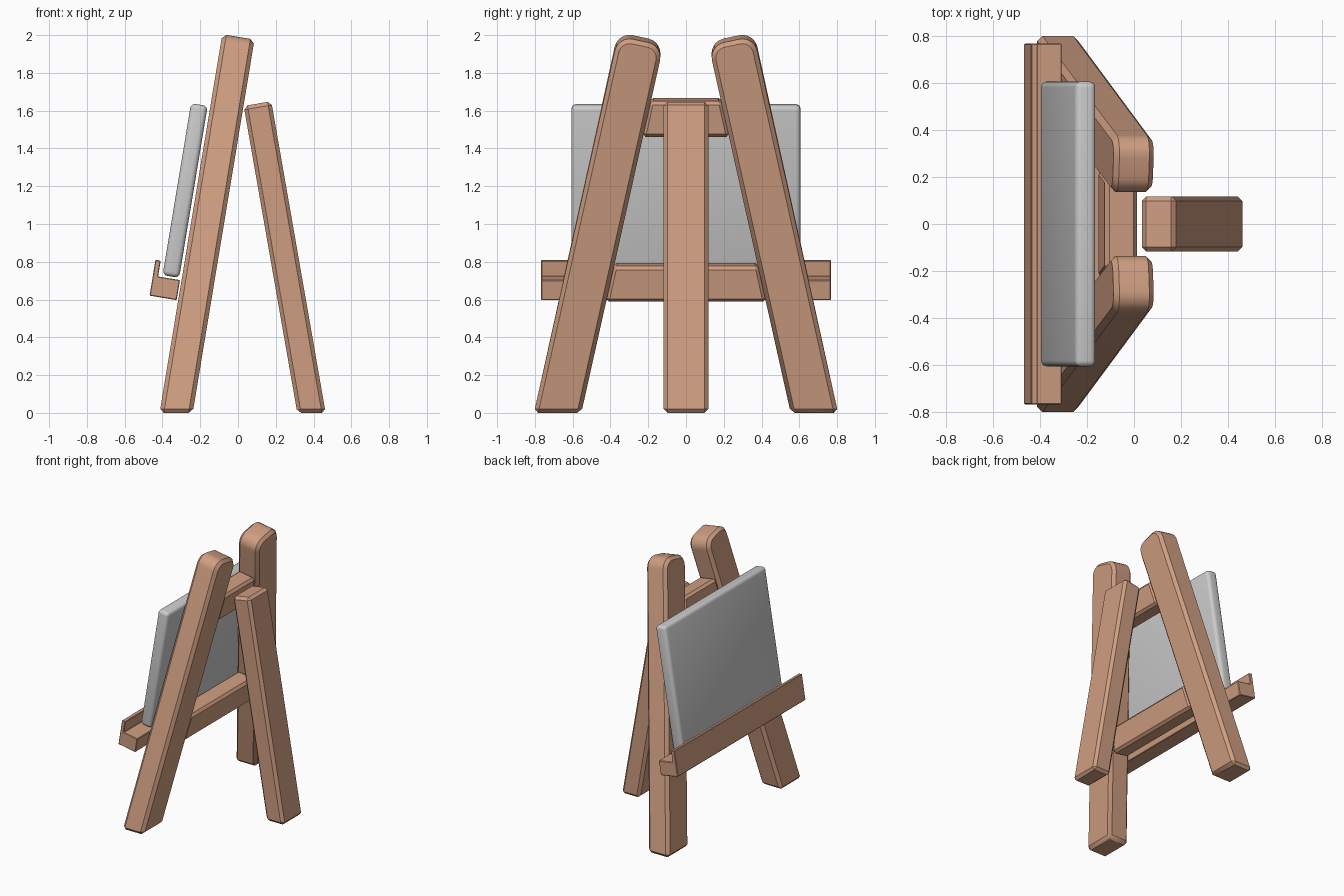
import bpy, bmesh
from math import sin, cos, radians
from mathutils import Vector

if "Cube" in bpy.data.objects:
    bpy.data.objects.remove(bpy.data.objects["Cube"])

wood = bpy.data.materials.new("wood")
wood.diffuse_color = (0.62, 0.34, 0.22, 1)
wood.use_nodes = True
wood.node_tree.nodes["Principled BSDF"].inputs["Base Color"].default_value = wood.diffuse_color
X, Y, Z = Vector((1, 0, 0)), Vector((0, 1, 0)), Vector((0, 0, 1))


def tilted(deg):
    """Axes (across, up, thickness) of a plane leaning towards +x."""
    t = radians(deg)
    return Y, Vector((sin(t), 0, cos(t))), Vector((cos(t), 0, -sin(t)))


def fillet(c, a, b, r, n=6):
    """Round a right-angled corner c; a and b are unit directions away from it."""
    m = c + r * (a + b)
    return [m - r * (b * cos(radians(90 * i / n)) + a * sin(radians(90 * i / n)))
            for i in range(n + 1)]


def prism(name, pts, half, origin, axes, bevel, segs=1, mat=wood):
    """Extrude an outline both ways; points with v == 0 are cut level with the ground."""
    U, V, N = axes
    bm = bmesh.new()
    rings = []
    for w in (-half, half):
        ring = []
        for u, v in pts:
            if v == 0:
                v = -w * N.z / V.z
            ring.append(bm.verts.new(origin + U * u + V * v + N * w))
        rings.append(ring)
    a, b = rings
    bm.faces.new(a)
    bm.faces.new(b[::-1])
    for i in range(len(a)):
        j = (i + 1) % len(a)
        bm.faces.new((a[i], b[i], b[j], a[j]))
    bmesh.ops.recalc_face_normals(bm, faces=bm.faces)
    edges = [e for e in bm.edges if e.calc_face_angle(0) > radians(30)]
    bmesh.ops.bevel(bm, geom=edges, offset=bevel, segments=segs, profile=0.5,
                    affect='EDGES', clamp_overlap=True)
    bmesh.ops.recalc_face_normals(bm, faces=bm.faces)
    me = bpy.data.meshes.new(name)
    bm.to_mesh(me)
    bm.free()
    ob = bpy.data.objects.new(name, me)
    bpy.context.collection.objects.link(ob)
    if mat:
        me.materials.append(mat)
    bpy.ops.object.select_all(action='DESELECT')
    ob.select_set(True)
    bpy.context.view_layer.objects.active = ob
    bpy.ops.object.shade_smooth_by_angle(angle=radians(31))
    return ob


# front legs: splayed bars with rounded tops, mirrored
lean = tilted(9.4)
base = Vector((-0.3275, 0, 0))
splay = radians(12.35)
up = Vector((sin(splay), cos(splay)))
inward = Vector((cos(splay), -sin(splay)))
W, OUT, TOP = 0.245, -0.805, 2.033
c_out = Vector((OUT + TOP * up.x / up.y, TOP))
c_in = c_out + inward * W
inner0 = OUT + W / cos(splay)
outline = ([(OUT, 0)] + fillet(c_out, -up, inward, 0.08)[::1]
           + fillet(c_in, -inward, -up, 0.08) + [(inner0, 0)])
# keep the rounded corners in walking order
first = fillet(c_out, -up, inward, 0.08)
second = fillet(c_in, -inward, -up, 0.08)
if first[0].y > first[-1].y:
    first.reverse()
if second[0].y < second[-1].y:
    second.reverse()
outline = [(OUT, 0)] + first + second + [(inner0, 0)]
legs = prism("front_legs", outline, 0.0865, base, lean, 0.022)
mir = legs.modifiers.new("mirror", 'MIRROR')
mir.use_axis = (False, True, False)

# cross bars fitted between the front legs
for name, v0, v1 in (("lower_crossbar", 0.605, 0.797), ("upper_crossbar", 1.49, 1.682)):
    a, b = (-inner0 - v * up.x / up.y + 0.004 for v in (v0, v1))
    prism(name, [(-a, v0), (a, v0), (b, v1), (-b, v1)], 0.07, base, lean, 0.018)

# rear leg leaning the other way
prism("rear_leg", [(-0.118, 0), (0.118, 0), (0.118, 1.662), (-0.118, 1.662)],
      0.074, Vector((0.389, 0, 0)), tilted(-9.9), 0.02)

# tray with a raised front lip
prism("tray", [(-0.468, 0.621), (-0.325, 0.597), (-0.307, 0.703), (-0.423, 0.722),
               (-0.409, 0.806), (-0.437, 0.811)],
      0.767, Vector(), (X, Z, Y), 0.004)

# canvas board resting on the tray
prism("canvas_board", [(-0.606, -0.461), (0.606, -0.461), (0.606, 0.461), (-0.606, 0.461)],
      0.0445, Vector((-0.28, 0, 1.177)), lean, 0.025, 4, None)
